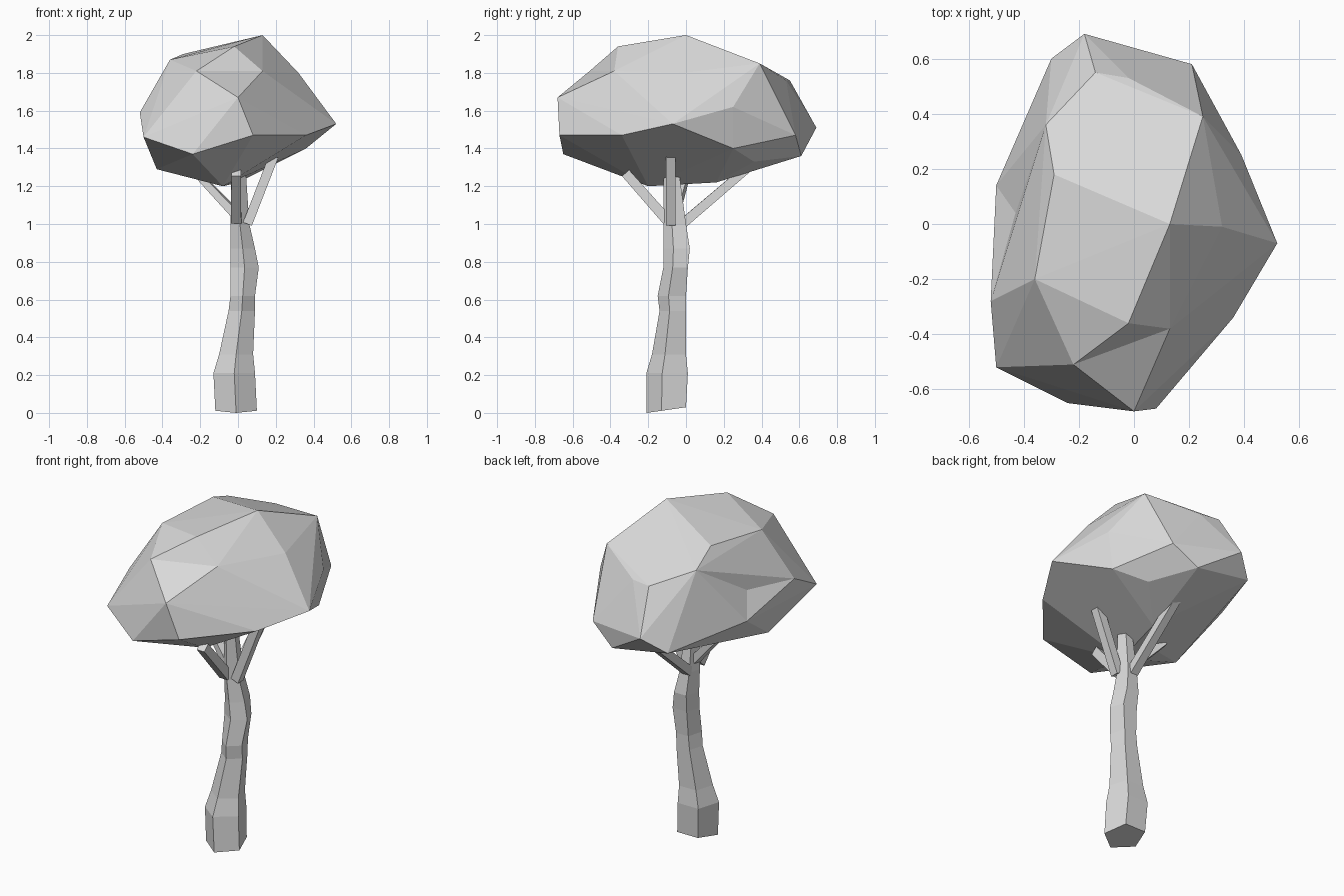
import bpy
import bmesh
from math import cos, sin, radians
from mathutils import Vector

default_cube = bpy.data.objects.get("Cube")
if default_cube:
    bpy.data.objects.remove(default_cube, do_unlink=True)

# One plain grey for the whole tree
GREY = (0.7, 0.7, 0.7, 1.0)
grey = bpy.data.materials.new("plain_grey")
grey.use_nodes = True
grey.diffuse_color = GREY
grey.node_tree.nodes["Principled BSDF"].inputs["Base Color"].default_value = GREY


def finish(bm, name):
    """Turn a bmesh into a flat-shaded grey object."""
    bmesh.ops.recalc_face_normals(bm, faces=bm.faces)
    mesh = bpy.data.meshes.new(name)
    bm.to_mesh(mesh)
    bm.free()
    mesh.materials.append(grey)
    obj = bpy.data.objects.new(name, mesh)
    bpy.context.collection.objects.link(obj)
    return obj


def loft(name, rings):
    """Bridge rings of points into a closed tube."""
    bm = bmesh.new()
    loops = [[bm.verts.new(point) for point in ring] for ring in rings]
    sides = len(loops[0])
    for lower, upper in zip(loops, loops[1:]):
        for i in range(sides):
            j = (i + 1) % sides
            bm.faces.new((lower[i], lower[j], upper[j], upper[i]))
    bm.faces.new(loops[0][::-1])
    bm.faces.new(loops[-1])
    return finish(bm, name)


def trunk_ring(height, left, right, front, back):
    """Five-sided ring filling the given extents, with one corner to the front."""
    ring = []
    for i in range(5):
        angle = radians(72 * i - 90)
        across = cos(angle) / cos(radians(18))
        along = (sin(angle) + 1) / (1 + sin(radians(54)))
        x = (left + right) / 2 + across * (right - left) / 2
        y = front + along * (back - front)
        lift = along * 0.03 if height == 0 else 0
        ring.append((x, y, height + lift))
    return ring


def branch(name, start, end, thick, thin):
    """Square tapering strut between two points."""
    start, end = Vector(start), Vector(end)
    direction = (end - start).normalized()
    side = direction.cross(Vector((0, 0, 1))).normalized()
    over = side.cross(direction)
    rings = []
    for centre, width in ((start, thick), (end, thin)):
        half = width / 2
        rings.append([centre + side * half * a + over * half * b
                      for a, b in ((-1, -1), (1, -1), (1, 1), (-1, 1))])
    return loft(name, rings)


# Trunk: height, left, right, front, back of each ring
trunk_sections = (
    (0, -.12, .1, -.21, 0),
    (.21, -.13, .09, -.21, .01),
    (.31, -.1, .08, -.18, 0),
    (.54, -.05, .09, -.14, 0),
    (.62, -.04, .09, -.15, 0),
    (.77, -.04, .11, -.12, .01),
    (.87, -.04, .09, -.12, .02),
    (1, -.04, .06, -.12, 0),
    (1.3, -.03, .04, -.12, -.04),
)
loft("trunk", [trunk_ring(*section) for section in trunk_sections])

# Branches reaching into the crown
branch("left_branch", (.05, -.08, 1), (.19, -.08, 1.36), .05, .05)
branch("back_branch", (0, -.02, 1), (-.01, .39, 1.35), .05, .045)
branch("front_branch", (-.01, -.1, 1.02), (-.01, -.32, 1.27), .055, .05)
branch("right_branch", (-.02, -.06, 1.06), (-.21, 0, 1.26), .045, .035)

# Crown: a faceted shell around its corner points
crown_top = (
    (.13, 0, 2), (-.02, -.36, 1.94), (.25, .39, 1.85),
    (-.29, .18, 1.9), (-.36, -.2, 1.87), (-.32, .36, 1.83),
    (-.22, -.51, 1.81), (.13, -.38, 1.81), (.32, -.01, 1.8),
    (-.02, .53, 1.76), (-.14, .55, 1.76),
)
crown_rim = (
    (0, -.68, 1.67), (.39, .25, 1.62), (-.52, -.28, 1.59),
    (.52, -.07, 1.53), (-.18, .69, 1.51), (-.5, .14, 1.49),
    (.08, -.67, 1.47), (.36, -.34, 1.47), (.21, .58, 1.47),
    (-.5, -.52, 1.46), (-.3, .6, 1.42),
)
crown_base = (
    (.36, .25, 1.4), (-.24, -.65, 1.37), (.06, .61, 1.36),
    (.2, .36, 1.33), (-.43, -.16, 1.29), (-.18, -.05, 1.23),
    (0, .16, 1.22), (-.08, -.2, 1.2),
)
bm = bmesh.new()
corners = {point: bm.verts.new(point)
           for point in crown_top + crown_rim + crown_base}
bmesh.ops.convex_hull(bm, input=bm.verts)

# Shallow valley at the front of the crown
ridge = bm.edges.get((corners[crown_top[1]], corners[crown_rim[0]]))
if ridge:
    bmesh.utils.edge_rotate(ridge, False)

# Small dent in the side of the crown
dent = Vector((-.43, .04, 1.62))
face = min(bm.faces, key=lambda f: (f.calc_center_median() - dent).length)
poked = bmesh.ops.poke(bm, faces=[face])
poked["verts"][0].co = dent

loose = [v for v in bm.verts if not v.link_faces]
bmesh.ops.delete(bm, geom=loose, context="VERTS")
finish(bm, "crown")
